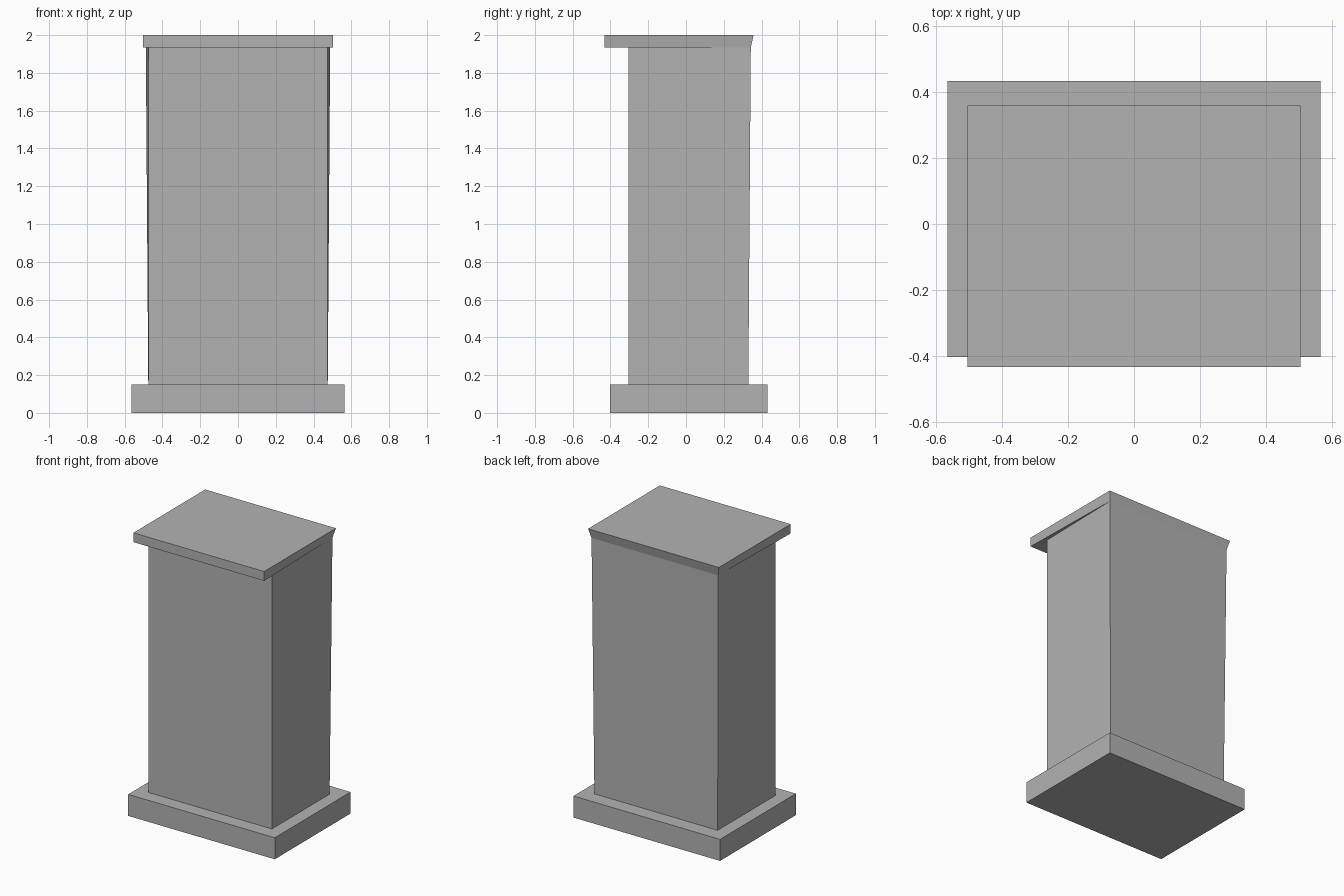
import bpy
import bmesh

cube = bpy.data.objects.get("Cube")
if cube:
    bpy.data.objects.remove(cube, do_unlink=True)

stone = bpy.data.materials.new("grey stone")
stone.use_nodes = True
GREY = (0.45, 0.45, 0.45, 1)
stone.diffuse_color = GREY
stone.node_tree.nodes["Principled BSDF"].inputs["Base Color"].default_value = GREY


def loft(name, *rings):
    """Stack four-sided rings: (z, front y, front half width, back y, back half width)."""
    bm = bmesh.new()
    loops = []
    for z, front, fw, back, bw in rings:
        corners = ((-fw, front), (fw, front), (bw, back), (-bw, back))
        loops.append([bm.verts.new((x, y, z)) for x, y in corners])
    bm.faces.new(loops[0][::-1])
    bm.faces.new(loops[-1])
    for low, high in zip(loops, loops[1:]):
        for i in range(4):
            j = (i + 1) % 4
            bm.faces.new((low[i], low[j], high[j], high[i]))
    mesh = bpy.data.meshes.new(name)
    bm.to_mesh(mesh)
    bm.free()
    mesh.materials.append(stone)
    obj = bpy.data.objects.new(name, mesh)
    bpy.context.collection.objects.link(obj)
    return obj


# Plinth slab
loft("base", (0, -0.402, 0.565, 0.432, 0.565), (0.15, -0.402, 0.565, 0.432, 0.565))

# Shaft whose back edges flare outward as they rise
loft("column", (0.15, -0.305, 0.475, 0.33, 0.475), (1.935, -0.305, 0.475, 0.343, 0.488))

# Overhanging cap, its underside narrowing to meet the shaft at the back
loft("cap", (1.935, -0.432, 0.504, 0.343, 0.488), (2, -0.432, 0.504, 0.358, 0.504))
